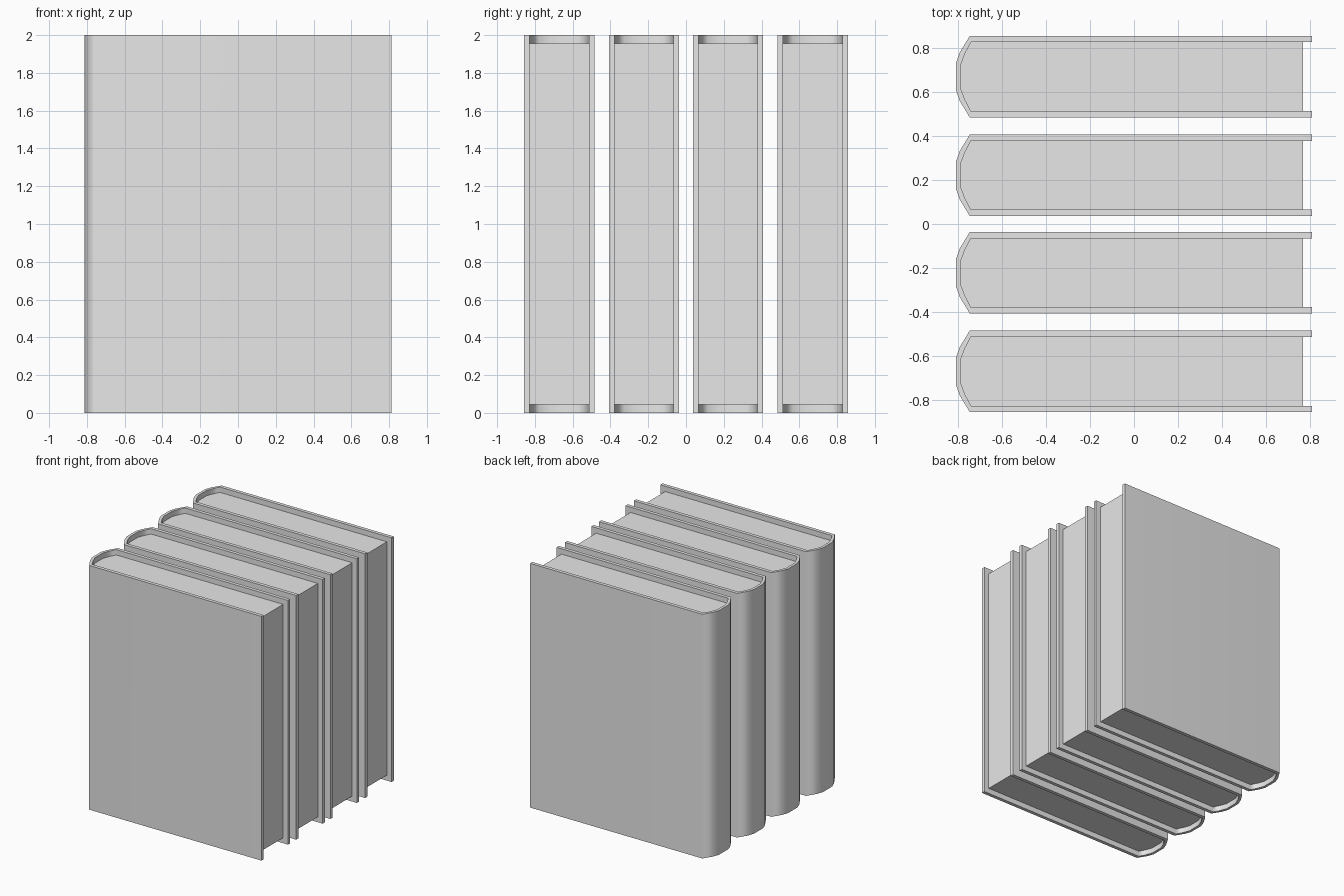
import bpy
import bmesh
import math

if "Cube" in bpy.data.objects:
    bpy.data.objects.remove(bpy.data.objects["Cube"], do_unlink=True)

HEIGHT = 2.0
MARGIN = 0.044      # how far the pages sit below the cover edge
PAGE_END = 0.769
COVER_END = 0.812

grey = bpy.data.materials.new("plain grey")
grey.use_nodes = True
grey.diffuse_color = (0.8, 0.8, 0.8, 1)
grey.node_tree.nodes["Principled BSDF"].inputs["Base Color"].default_value = (0.8, 0.8, 0.8, 1)


def mirrored(half):
    """Complete half a section (x, y) by mirroring it across y."""
    return half + [(x, -y) for x, y in reversed(half)]


# Cross-sections from the fore edge round the spine
OUTER = mirrored([(COVER_END, 0.186), (-0.748, 0.186), (-0.793, 0.112), (-0.812, 0.06)])
INNER = mirrored([(COVER_END, 0.157), (-0.743, 0.157), (-0.77, 0.105), (-0.79, 0.052)])
PAGES = [(PAGE_END, 0.157)] + INNER[1:-1] + [(PAGE_END, -0.157)]


def extrude_section(name, polygons, bottom, top, y):
    """Raise flat polygons into a solid standing at the given y."""
    bm = bmesh.new()
    for poly in polygons:
        bm.faces.new([bm.verts.new((px, py, bottom)) for px, py in poly])
    bmesh.ops.remove_doubles(bm, verts=bm.verts[:], dist=0.0005)
    result = bmesh.ops.extrude_face_region(bm, geom=bm.faces[:], use_keep_orig=True)
    for item in result["geom"]:
        if isinstance(item, bmesh.types.BMVert):
            item.co.z = top
    bmesh.ops.recalc_face_normals(bm, faces=bm.faces[:])
    mesh = bpy.data.meshes.new(name)
    bm.to_mesh(mesh)
    bm.free()
    mesh.materials.append(grey)
    obj = bpy.data.objects.new(name, mesh)
    obj.location.y = y
    bpy.context.collection.objects.link(obj)
    # Smooth the rounded spine but keep the boards flat
    bpy.ops.object.select_all(action="DESELECT")
    obj.select_set(True)
    bpy.context.view_layer.objects.active = obj
    bpy.ops.object.shade_smooth_by_angle(angle=math.radians(65))
    weighted = obj.modifiers.new("Flat boards", "WEIGHTED_NORMAL")
    weighted.keep_sharp = True
    return obj


# Wall of the cover as a strip of quads between the two sections
cover_strip = [(OUTER[i], OUTER[i + 1], INNER[i + 1], INNER[i])
               for i in range(len(OUTER) - 1)]

# Row of four matching books
for number, y in enumerate((-0.671, -0.222, 0.222, 0.671), start=1):
    extrude_section(f"book_cover_{number}", cover_strip, 0, HEIGHT, y)
    extrude_section(f"book_pages_{number}", [PAGES], MARGIN, HEIGHT - MARGIN, y)
